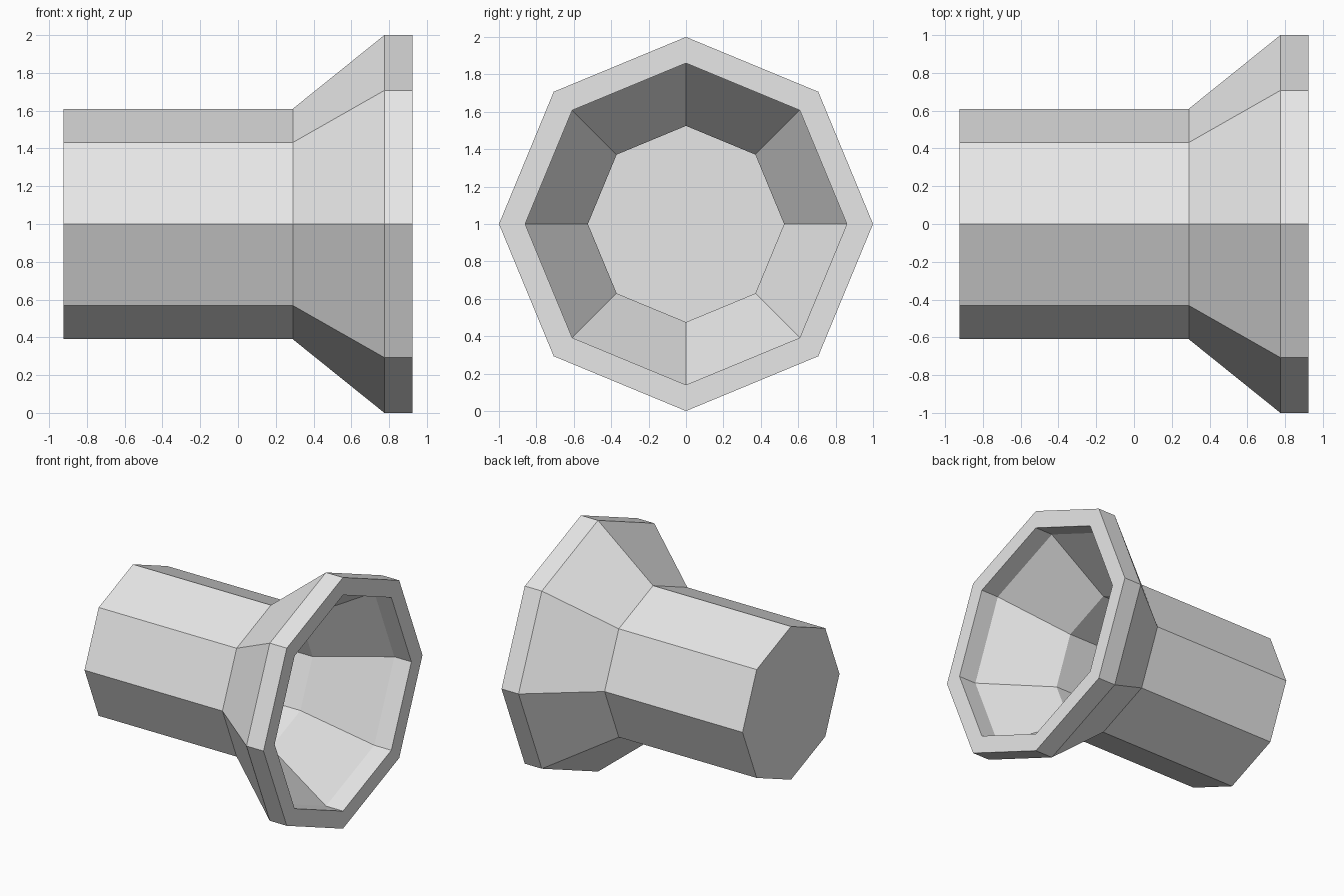
import bpy
import bmesh
from math import cos, sin, pi

cube = bpy.data.objects.get("Cube")
if cube:
    bpy.data.objects.remove(cube, do_unlink=True)

SIDES = 8
WALL = 0.86  # inner radius as a share of the outer radius

# Single flat grey
grey = bpy.data.materials.new("light_grey")
grey.use_nodes = True
colour = (0.8, 0.8, 0.8, 1)
grey.diffuse_color = colour
grey.node_tree.nodes["Principled BSDF"].inputs["Base Color"].default_value = colour

# Outer profile (x, radius), from the closed back end to the flared rim
outer = [(-0.925, 0.61), (0.29, 0.61), (0.775, 1.0), (0.925, 1.0)]
# Inner profile runs back from the rim to the floor of the bore
inner = [(x, r * WALL) for x, r in reversed(outer)]
inner[-1] = (-0.84, inner[-1][1])

# Octagonal rings around the x axis, joined in order
bm = bmesh.new()
rings = []
for x, r in outer + inner:
    rings.append([bm.verts.new((x, r * cos(2 * pi * i / SIDES), 1 + r * sin(2 * pi * i / SIDES)))
                  for i in range(SIDES)])
for a, b in zip(rings, rings[1:]):
    for i in range(SIDES):
        j = (i + 1) % SIDES
        bm.faces.new((a[i], a[j], b[j], b[i]))

# Back cap and bore floor
bm.faces.new(rings[0])
bm.faces.new(rings[-1])
bmesh.ops.recalc_face_normals(bm, faces=bm.faces)

mesh = bpy.data.meshes.new("flared_tube")
bm.to_mesh(mesh)
bm.free()
mesh.materials.append(grey)
tube = bpy.data.objects.new("flared_tube", mesh)
bpy.context.collection.objects.link(tube)
